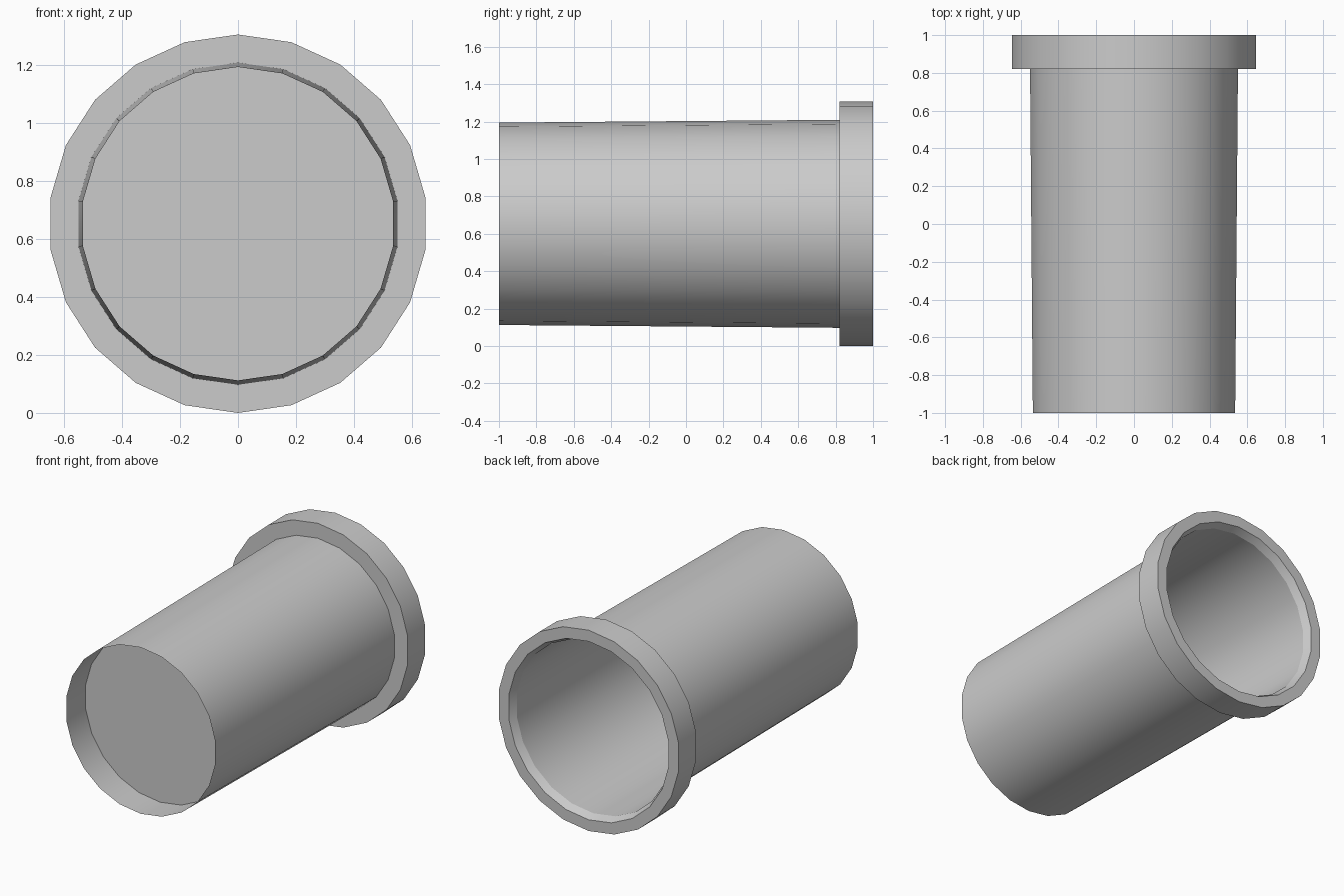
import bpy, bmesh, math

if "Cube" in bpy.data.objects:
    bpy.data.objects.remove(bpy.data.objects["Cube"])

SIDES = 22
R_OUT = 0.653          # flange radius, also the axis height


def lathe(name, profile, cap=False):
    """Spin (y, radius) points around the horizontal axis."""
    bm = bmesh.new()
    rings = []
    for y, r in profile:
        rings.append([bm.verts.new((r * math.sin(2 * math.pi * i / SIDES), y,
                                    R_OUT + r * math.cos(2 * math.pi * i / SIDES)))
                      for i in range(SIDES)])
    for a, b in zip(rings, rings[1:]):
        for i in range(SIDES):
            j = (i + 1) % SIDES
            bm.faces.new((a[i], b[i], b[j], a[j]))
    if cap:
        bm.faces.new(rings[0])
    bm.normal_update()
    mesh = bpy.data.meshes.new(name)
    bm.to_mesh(mesh)
    bm.free()
    obj = bpy.data.objects.new(name, mesh)
    bpy.context.collection.objects.link(obj)
    bpy.ops.object.select_all(action='DESELECT')
    obj.select_set(True)
    bpy.context.view_layer.objects.active = obj
    bpy.ops.object.shade_smooth_by_angle(angle=math.radians(20))
    return obj


# Thin, slightly flaring tube, open at both ends
lathe("tube", [(-1, 0.541), (0.82, 0.556), (0.95, 0.557)])

# Flange around the back end, with a chamfered mouth
lathe("flange", [(0.82, 0.556), (0.82, R_OUT), (1, R_OUT), (1, 0.58), (0.95, 0.557)])

# Flat disc recessed inside the front end
lathe("inner_disc", [(-0.8, 0.542)], cap=True)
